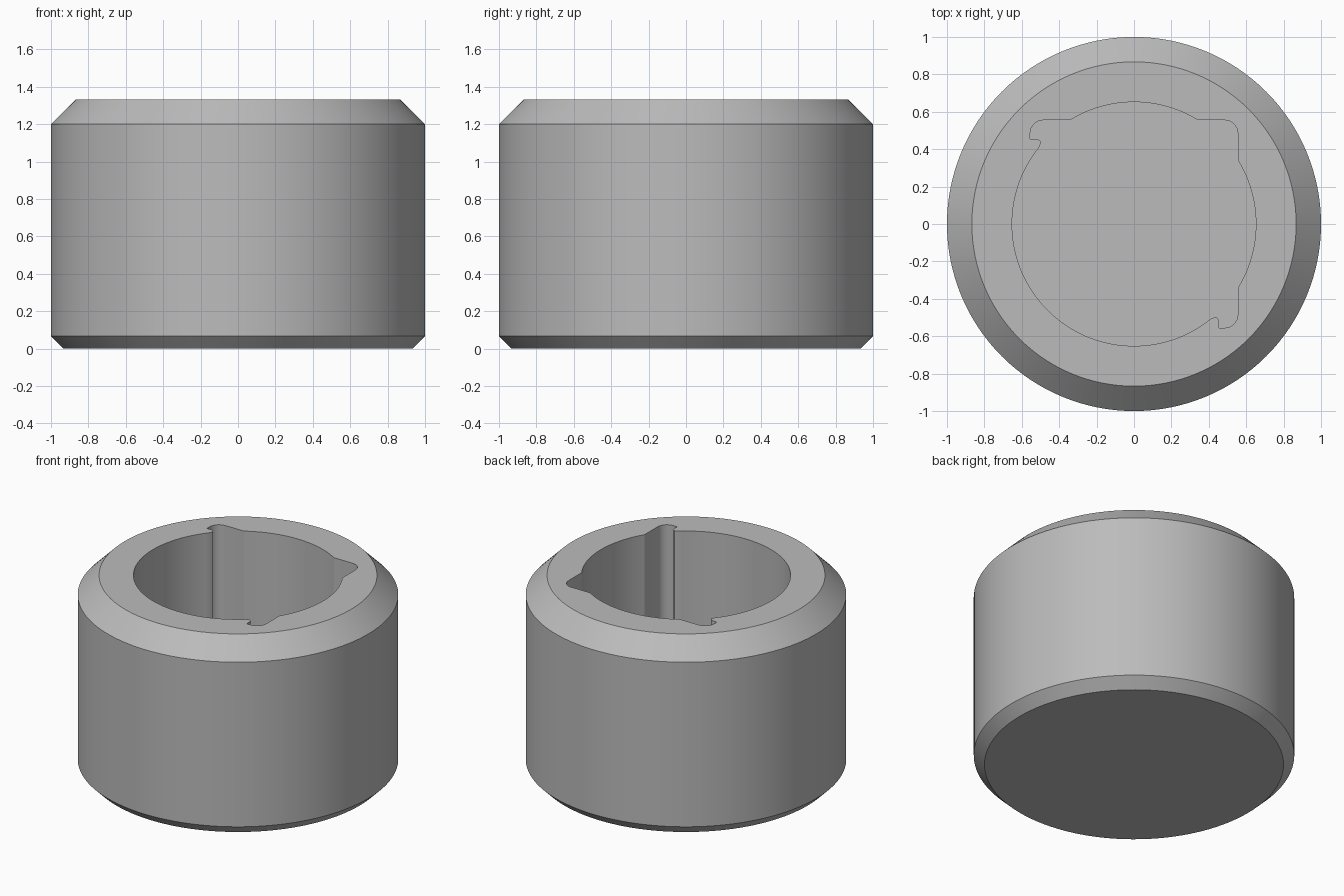
import bpy, bmesh
from math import sin, cos, pi, atan2, hypot, radians
from mathutils import Vector

if "Cube" in bpy.data.objects:
    bpy.data.objects.remove(bpy.data.objects["Cube"])

HEIGHT, FLOOR = 1.333, 0.27
BORE, FLAT, ROUND = 0.652, 0.555, 0.07
SEGMENTS = 128

grey = bpy.data.materials.new("plain grey")
grey.use_nodes = True
grey.diffuse_color = (0.5, 0.5, 0.5, 1)
grey.node_tree.nodes["Principled BSDF"].inputs["Base Color"].default_value = grey.diffuse_color


def arc(cx, cy, r, start, end, steps):
    """Points along an arc, both ends included (angles in radians)."""
    return [(cx + r * cos(start + (end - start) * i / steps),
             cy + r * sin(start + (end - start) * i / steps)) for i in range(steps + 1)]


def mirror(points):
    """Mirror across the diagonal, keeping the winding."""
    return [(y, x) for x, y in reversed(points)]


def bore_outline():
    """Round bore with one full corner notch and two hooked ones."""
    meet = atan2((BORE ** 2 - FLAT ** 2) ** 0.5, FLAT)
    inner = FLAT - ROUND
    right_arc = arc(0, 0, BORE, -meet, meet, 24)
    corner = arc(inner, inner, ROUND, 0, pi / 2, 8)
    top_arc = arc(0, 0, BORE, pi / 2 - meet, pi / 2 + meet, 24)
    hook = arc(-inner, inner, ROUND, pi / 2, pi, 8)
    hook += [(-FLAT, 0.455), (-0.525, 0.455)]
    hook += arc(-0.525, 0.425, 0.03, radians(75), radians(20), 4)
    end = atan2(hook[-1][1], hook[-1][0])
    long_arc = arc(0, 0, BORE, end, 2.5 * pi - end, 80)[1:-1]
    return right_arc + corner + top_arc + hook + long_arc + mirror(hook)


def ring(bm, points, z):
    return [bm.verts.new((x, y, z)) for x, y in points]


def bridge(bm, lower, upper):
    """Wall of quads between two matching rings."""
    for i in range(len(lower)):
        j = (i + 1) % len(lower)
        bm.faces.new((lower[i], lower[j], upper[j], upper[i]))


def loop_edges(bm, verts):
    return [bm.edges.get((v, verts[i - 1])) for i, v in enumerate(verts)]


bm = bmesh.new()

# Outer shell with a small lower chamfer and a larger upper one
profile = [(0.933, 0), (1, 0.067), (1, 1.2), (0.867, HEIGHT)]
shell = [ring(bm, arc(0, 0, r, 0, 2 * pi, SEGMENTS)[:-1], z) for r, z in profile]
for low, high in zip(shell, shell[1:]):
    bridge(bm, low, high)
bm.faces.new(reversed(shell[0]))

# Blind notched bore
outline = bore_outline()
bore_bottom = ring(bm, outline, FLOOR)
bore_top = ring(bm, outline, HEIGHT)
bridge(bm, bore_top, bore_bottom)
bm.faces.new(bore_bottom)

# Flat rim between shell and bore
bmesh.ops.triangle_fill(bm, use_beauty=True, normal=Vector((0, 0, 1)),
                        edges=loop_edges(bm, shell[-1]) + loop_edges(bm, bore_top))
bmesh.ops.recalc_face_normals(bm, faces=bm.faces)

mesh = bpy.data.meshes.new("notched_bushing")
bm.to_mesh(mesh)
bm.free()
mesh.materials.append(grey)
body = bpy.data.objects.new("notched_bushing", mesh)
bpy.context.collection.objects.link(body)
bpy.context.view_layer.objects.active = body
body.select_set(True)
bpy.ops.object.shade_smooth_by_angle(angle=radians(30))
